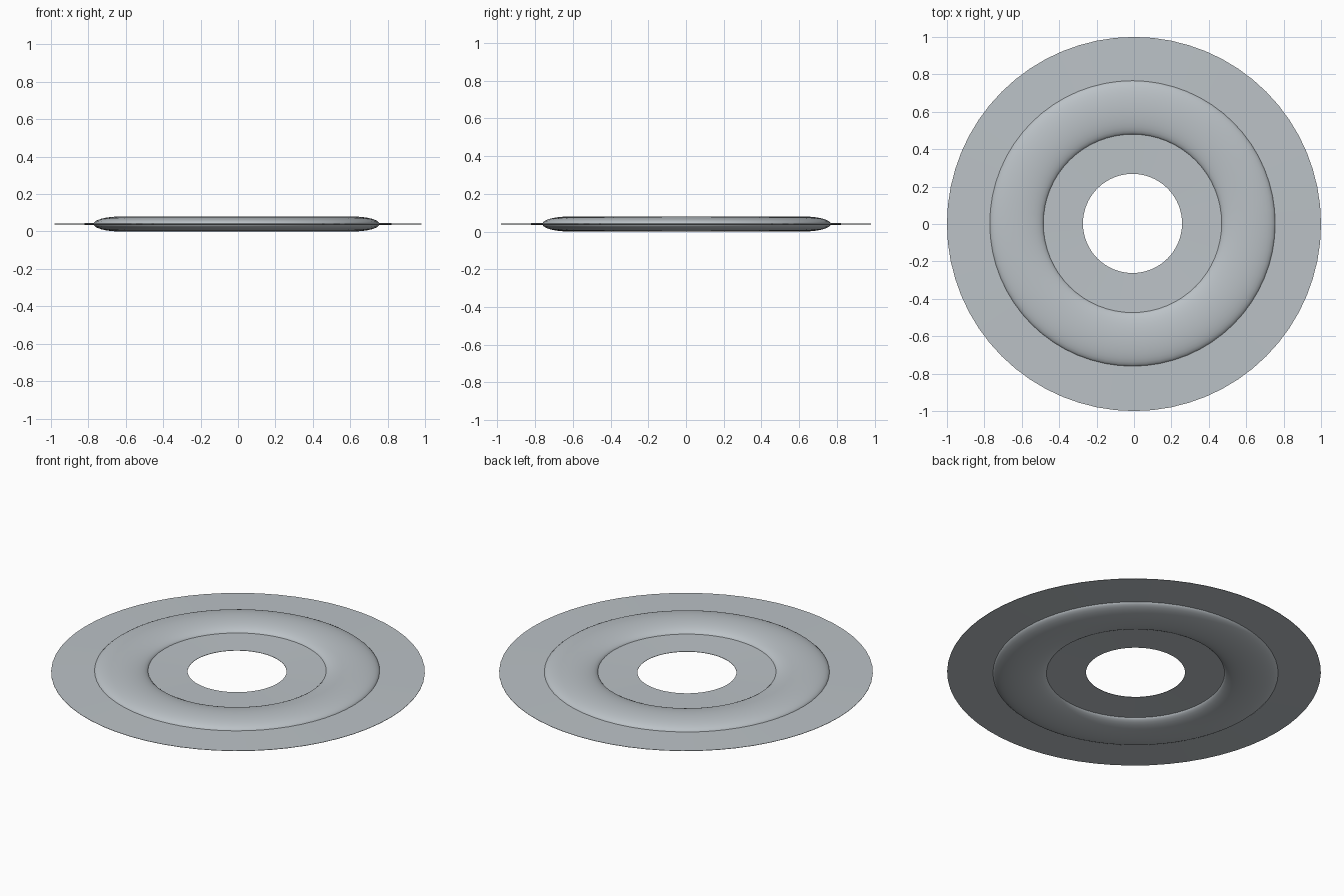
import bpy, math

if "Cube" in bpy.data.objects:
    bpy.data.objects.remove(bpy.data.objects["Cube"])

mat = bpy.data.materials.new("light steel grey")
mat.diffuse_color = (0.50, 0.54, 0.57, 1)
mat.use_nodes = True
mat.node_tree.nodes["Principled BSDF"].inputs["Base Color"].default_value = mat.diffuse_color
SEG = 64
MID = 0.04


def lathe(name, profile, cx=0.0, cy=0.0):
    """Spin a closed (radius, z) profile around the vertical axis."""
    n = len(profile)
    verts = [(cx + r * math.cos(2 * math.pi * s / SEG), cy + r * math.sin(2 * math.pi * s / SEG), z)
             for s in range(SEG) for r, z in profile]
    faces = [(s * n + i, (s + 1) % SEG * n + i, (s + 1) % SEG * n + (i + 1) % n, s * n + (i + 1) % n)
             for s in range(SEG) for i in range(n)]
    me = bpy.data.meshes.new(name)
    me.from_pydata(verts, [], faces)
    me.materials.append(mat)
    ob = bpy.data.objects.new(name, me)
    bpy.context.collection.objects.link(ob)
    bpy.context.view_layer.objects.active = ob
    ob.select_set(True)
    bpy.ops.object.shade_smooth_by_angle(angle=math.radians(40))
    ob.select_set(False)
    return ob


# rounded, flattened ring
bulge = [(0.62 + 0.145 * math.cos(a), MID + 0.04 * math.sin(a))
         for a in (2 * math.pi * i / 32 for i in range(32))]
lathe("swollen_ring", bulge, -0.008, 0.003)

# thin outer brim, tapering to its rim
lathe("outer_brim", [(0.70, MID - 0.006), (1.0, MID - 0.001), (1.0, MID + 0.001), (0.70, MID + 0.006)])

# thin inner brim around the hole
lathe("inner_brim", [(0.265, MID - 0.001), (0.53, MID - 0.006), (0.53, MID + 0.006), (0.265, MID + 0.001)],
      -0.008, 0.003)
